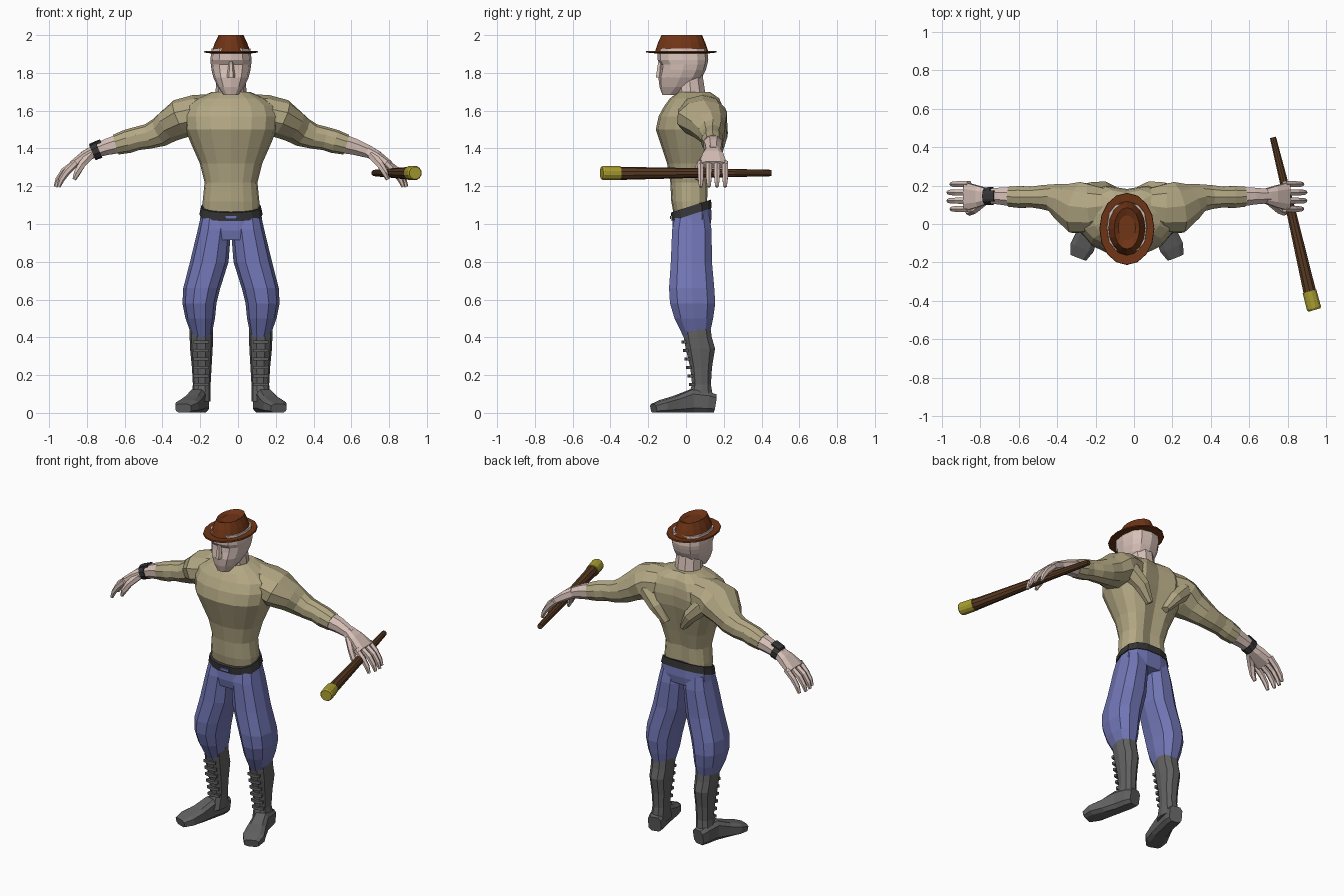
import bpy, bmesh, math
from mathutils import Vector

CX = -0.037  # body centre line


def mat(name, r, g, b):
    m = bpy.data.materials.new(name)
    m.diffuse_color = (r, g, b, 1)
    return m


SKIN = mat("skin", .68, .53, .48)
SHIRT = mat("tan_shirt", .45, .39, .23)
PANTS = mat("blue_cloth", .165, .18, .46)
BOOT = mat("grey_leather", .12, .12, .12)
DARK = mat("dark_strap", .035, .035, .037)
HAT = mat("hat_brown", .16, .035, .008)
WOOD = mat("stick_wood", .10, .043, .017)
YELLOW = mat("yellow_tip", .40, .34, .03)


def power(v, p):
    return math.copysign(abs(v) ** p, v)


def skin_rings(name, rings, material):
    """Join equal-length point rings into a closed flat-shaded solid."""
    bm = bmesh.new()
    vs = [[bm.verts.new(p) for p in r] for r in rings]
    n = len(vs[0])
    for a, b in zip(vs, vs[1:]):
        for i in range(n):
            j = (i + 1) % n
            bm.faces.new((a[i], a[j], b[j], b[i]))
    bm.faces.new(vs[0])
    bm.faces.new(vs[-1])
    bmesh.ops.recalc_face_normals(bm, faces=bm.faces)
    me = bpy.data.meshes.new(name)
    bm.to_mesh(me)
    bm.free()
    me.materials.append(material)
    ob = bpy.data.objects.new(name, me)
    bpy.context.collection.objects.link(ob)
    return ob


def loft(name, rows, material, n=12, p=1.0, s=1, tilt=0, groove=0):
    """Upright loft. Rows: (side offset, z, half width, front y, back y)."""
    rings = []
    for u, z, w, yf, yb in rows:
        ring = []
        for k in range(n):
            a = 2 * math.pi * k / n
            c, d = power(math.cos(a), p), power(math.sin(a), p)
            y = (yf + yb) / 2 + d * (yb - yf) / 2
            if d > 0:
                y -= groove * math.exp(-(c * w / .06) ** 2)
            ring.append((CX + s * u + c * w, y, z + tilt * d))
        rings.append(ring)
    return skin_rings(name, rings, material)


def tube(name, rows, material, n=8, p=1.0, s=1, cx=CX, floor=None):
    """Tube along a path. Rows: (x, y, z, half width, half height)."""
    pts = [Vector((cx + s * r[0], r[1], r[2])) for r in rows]
    rings = []
    for i, c in enumerate(pts):
        d = (pts[min(i + 1, len(pts) - 1)] - pts[max(i - 1, 0)]).normalized()
        side = d.cross(Vector((0, 0, 1))).normalized()
        up = side.cross(d)
        ring = []
        for k in range(n):
            a = 2 * math.pi * (k + .5) / n
            v = (c + side * power(math.cos(a), p) * rows[i][3]
                 + up * power(math.sin(a), p) * rows[i][4])
            if floor is not None:
                v.z = max(v.z, floor)
            ring.append(v)
        rings.append(ring)
    return skin_rings(name, rings, material)


# torso with a spine groove
loft("torso", [(0, 1.05, .15, -.065, .12), (0, 1.12, .15, -.078, .128),
               (0, 1.22, .14, -.083, .13), (0, 1.32, .165, -.10, .155),
               (0, 1.41, .205, -.13, .18), (0, 1.50, .243, -.16, .205),
               (0, 1.57, .25, -.145, .212), (0, 1.625, .235, -.115, .205),
               (0, 1.665, .18, -.085, .19), (0, 1.70, .10, -.04, .15)],
     SHIRT, 16, .85, groove=.03)

# belt, buckle and hips
loft("hips", [(0, .95, .16, -.065, .13), (0, 1.0, .168, -.075, .138),
              (0, 1.055, .16, -.072, .135)], PANTS, 14, .8, tilt=.035)
loft("belt", [(0, 1.05, .168, -.078, .138), (0, 1.095, .158, -.082, .135)],
     DARK, 14, .8, tilt=.035)
tube("buckle", [(-.03, -.082, 1.035, .005, .012), (.03, -.082, 1.035, .005, .012)],
     PANTS, 4)

# neck, head and face
loft("neck", [(0, 1.64, .10, -.06, .13), (0, 1.70, .082, -.055, .105),
              (0, 1.80, .075, -.06, .09)], SKIN, 10)
loft("head", [(0, 1.683, .04, -.125, -.05), (0, 1.725, .07, -.14, .03),
              (0, 1.775, .093, -.146, .085), (0, 1.815, .103, -.137, .105),
              (0, 1.845, .107, -.134, .113), (0, 1.868, .109, -.15, .118),
              (0, 1.93, .103, -.15, .112)], SKIN, 12, .8)
loft("nose", [(0, 1.775, .02, -.162, -.12), (0, 1.79, .021, -.16, -.12),
              (0, 1.86, .011, -.149, -.12)], SKIN, 6)

# hat: brim, crown and sunken top
loft("hat", [(0, 1.902, .10, -.15, .11), (0, 1.908, .143, -.213, .162),
             (0, 1.917, .141, -.211, .16), (0, 1.914, .102, -.163, .118),
             (0, 1.96, .085, -.148, .102), (0, 2.0, .066, -.13, .085),
             (0, 1.985, .045, -.085, .045)], HAT, 16)

for s, tag in ((-1, "left"), (1, "right")):
    # sleeve, bare forearm
    tube("sleeve_" + tag, [(.07, .10, 1.59, .08, .10), (.19, .085, 1.583, .13, .10),
                           (.26, .085, 1.56, .14, .105), (.33, .115, 1.518, .10, .088),
                           (.38, .135, 1.485, .075, .078), (.44, .14, 1.463, .065, .066),
                           (.50, .14, 1.452, .056, .062), (.55, .14, 1.437, .06, .063),
                           (.61, .142, 1.42, .055, .054)], SHIRT, 10, s=s)
    tube("forearm_" + tag, [(.60, .142, 1.423, .054, .053), (.66, .145, 1.407, .047, .046),
                            (.74, .145, 1.378, .04, .034)], SKIN, 8, s=s)
    # shoulder blade muscle
    tube("back_muscle_" + tag, [(.06, .165, 1.38, .03, .02), (.12, .165, 1.47, .06, .045),
                                (.19, .15, 1.55, .07, .06), (.25, .13, 1.60, .04, .04)],
         SHIRT, 8, s=s)
    # palm, fingers, thumb
    tube("palm_" + tag, [(.72, .145, 1.387, .04, .033), (.77, .143, 1.36, .058, .032),
                         (.84, .143, 1.313, .078, .022)], SKIN, 8, .7, s=s)
    for i in range(4):
        y = .207 - .043 * i
        e = -.012 if i in (0, 3) else .004
        tube(f"finger_{i + 1}_{tag}", [(.82, y, 1.325, .019, .02), (.88 + e, y, 1.278, .018, .019),
                                       (.91 + e, y, 1.235, .016, .016),
                                       (.925 + e, y, 1.197, .01, .01)], SKIN, 6, s=s)
    tube("thumb_" + tag, [(.745, .115, 1.365, .025, .025), (.79, .075, 1.315, .022, .022),
                          (.815, .06, 1.27, .018, .018), (.83, .06, 1.235, .01, .01)],
         SKIN, 6, s=s)

    # baggy trouser leg
    loft("trouser_leg_" + tag, [(.083, 1.05, .075, -.06, .125), (.088, .97, .088, -.078, .14),
                                (.115, .80, .102, -.085, .142), (.155, .66, .098, -.095, .155),
                                (.167, .58, .09, -.09, .16), (.163, .50, .078, -.065, .148),
                                (.155, .40, .05, -.015, .125)], PANTS, 10, .85, s)
    # boot shaft and foot
    loft("boot_shaft_" + tag, [(.157, .455, .062, -.02, .132), (.157, .40, .062, -.015, .14),
                               (.157, .34, .06, -.005, .157), (.155, .24, .052, .02, .14),
                               (.155, .15, .047, .03, .134), (.16, .06, .052, .0, .15)],
         BOOT, 10, .85, s)
    tube("boot_foot_" + tag, [(.155, .15, .05, .042, .05), (.163, .11, .057, .05, .057),
                              (.18, .03, .063, .048, .063), (.205, -.05, .046, .058, .046),
                              (.232, -.12, .035, .066, .035), (.252, -.172, .024, .046, .024)],
         BOOT, 8, .55, s, floor=0)
    # laces
    for i in range(6):
        z = .15 + .045 * i
        y = .03 - .04 * max(0, (z - .15) / .22)
        tube(f"lace_{i + 1}_{tag}", [(.118, y + .006, z, .013, .012), (.157, y - .004, z, .014, .012),
                                     (.195, y + .006, z, .013, .012)], BOOT, 4, s=s)

# wrist watch
tube("watch_strap", [(.70, .145, 1.394, .05, .047), (.735, .145, 1.379, .047, .045)], DARK, 10, s=-1)
tube("watch_face", [(.69, .145, 1.438, .03, .012), (.745, .145, 1.415, .03, .012)], DARK, 8, .8, s=-1)

# stick with a capped end
tube("stick", [(.915, -.36, 1.268, .035, .035), (.82, .05, 1.27, .026, .026),
               (.722, .45, 1.27, .017, .017)], WOOD, 10, cx=0)
tube("stick_tip", [(.938, -.447, 1.27, .033, .033), (.935, -.437, 1.27, .039, .039),
                   (.912, -.35, 1.27, .038, .038)], YELLOW, 12, cx=0)
